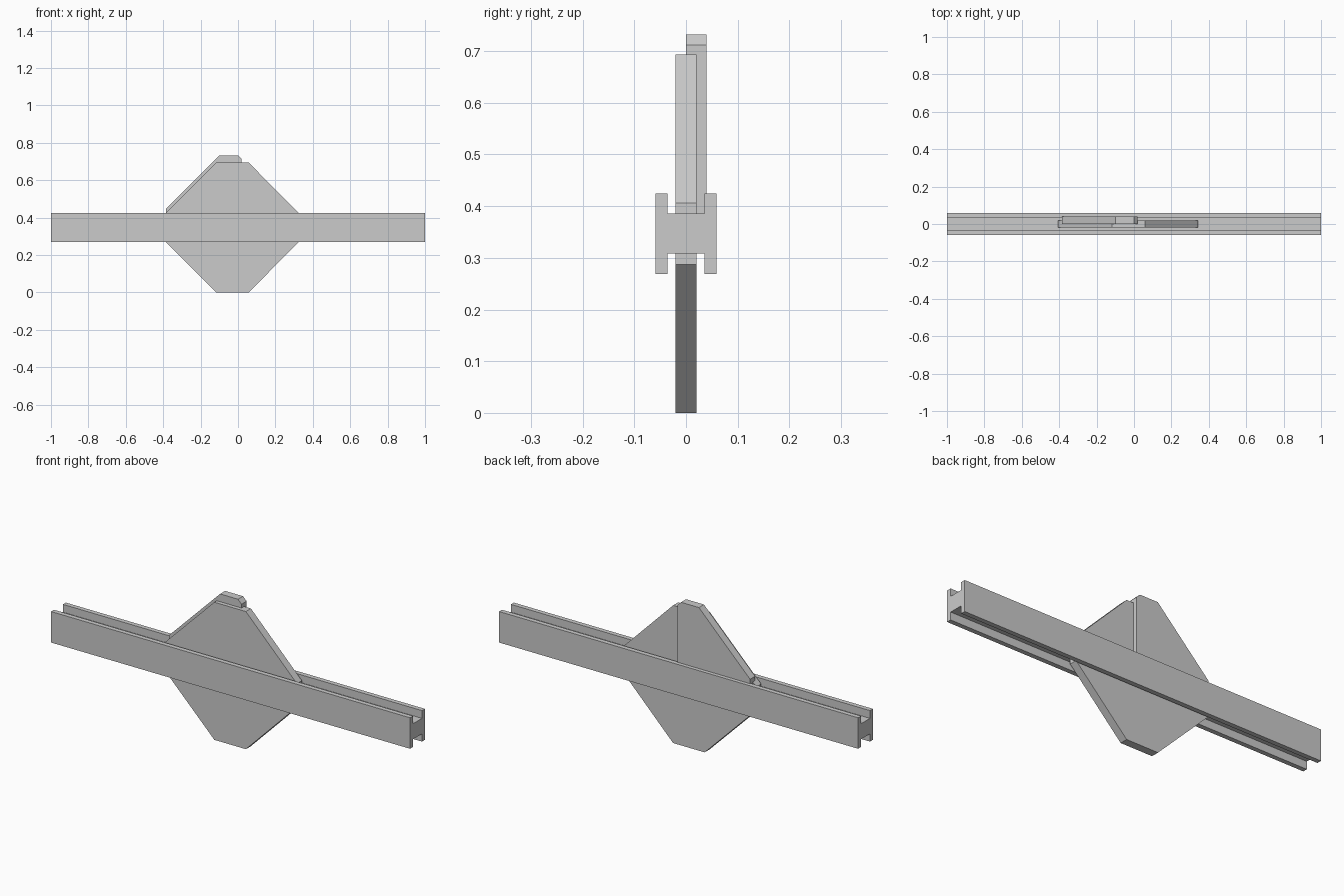
import bpy, bmesh
from mathutils import Vector

if "Cube" in bpy.data.objects:
    bpy.data.objects.remove(bpy.data.objects["Cube"])


def prism(name, outline, direction):
    """Extrude a closed planar outline along a direction vector."""
    bm = bmesh.new()
    face = bm.faces.new([bm.verts.new(p) for p in outline])
    ext = bmesh.ops.extrude_face_region(bm, geom=[face])
    moved = [g for g in ext["geom"] if isinstance(g, bmesh.types.BMVert)]
    bmesh.ops.translate(bm, verts=moved, vec=Vector(direction))
    bmesh.ops.recalc_face_normals(bm, faces=bm.faces)
    mesh = bpy.data.meshes.new(name)
    bm.to_mesh(mesh)
    bm.free()
    obj = bpy.data.objects.new(name, mesh)
    bpy.context.collection.objects.link(obj)
    return obj


def plate(name, outline, y0, y1):
    return prism(name, [(x, y0, z) for x, z in outline], (0, y1 - y0, 0))


# H-section rail running along x: right half of the profile, mirrored
mid = 0.347
half = [(0.0355, -0.039), (0.0355, -0.078), (0.059, -0.078),
        (0.059, 0.078), (0.0355, 0.078), (0.0355, 0.039)]
section = half + [(-y, z) for y, z in reversed(half)]
prism("rail", [(-1, y, mid + z) for y, z in section], (2, 0, 0))

# Large chamfered plate passing through the rail
lower = [(-0.405, 0.287), (-0.118, 0), (0.058, 0), (0.342, 0.287)]
upper = [(x, 2 * mid - 0.001 - z) for x, z in reversed(lower)]
plate("main_plate", lower + upper, -0.02, 0.02)

# Half-width backing plate resting on the rail web
plate("backing_plate",
      [(-0.385, 0.36), (0.02, 0.36), (0.02, 0.712), (0.0, 0.732),
       (-0.1, 0.732), (-0.385, 0.447)], 0.0, 0.04)
